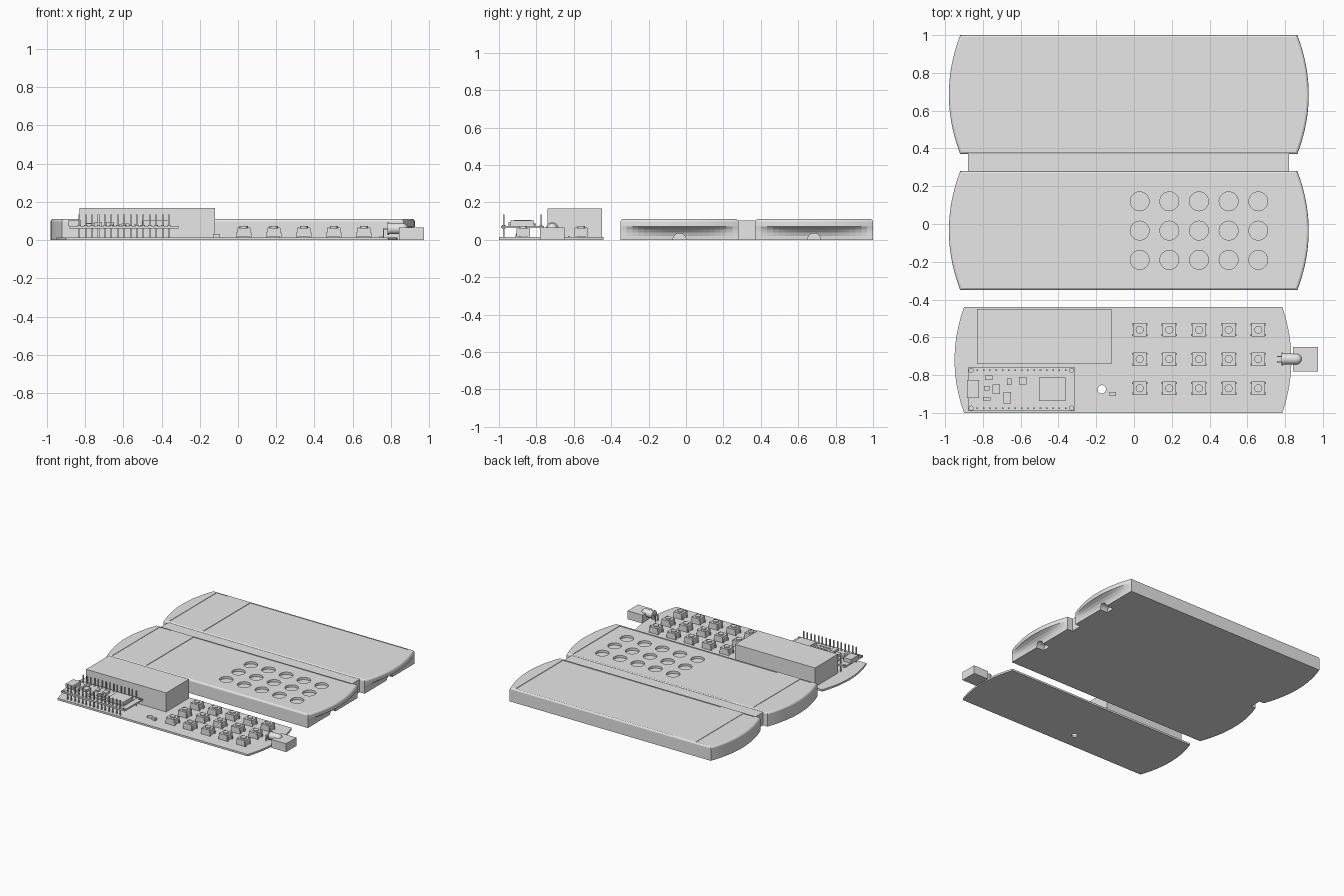
import bpy, bmesh, math
from mathutils import Matrix

cube = bpy.data.objects.get("Cube")
if cube:
    bpy.data.objects.remove(cube)

grey = bpy.data.materials.new("light grey plastic")
grey.use_nodes = True
grey.diffuse_color = (0.8, 0.8, 0.8, 1)
grey.node_tree.nodes["Principled BSDF"].inputs["Base Color"].default_value = (0.8, 0.8, 0.8, 1)


def add_box(bm, x0, x1, y0, y1, z0, z1):
    m = Matrix.Translation(((x0 + x1) / 2, (y0 + y1) / 2, (z0 + z1) / 2))
    bmesh.ops.create_cube(bm, size=1, matrix=m @ Matrix.Diagonal((x1 - x0, y1 - y0, z1 - z0, 1)))


def add_cyl(bm, x, y, z0, z1, r, sides=24):
    bmesh.ops.create_cone(bm, cap_ends=True, segments=sides, radius1=r, radius2=r,
                          depth=z1 - z0, matrix=Matrix.Translation((x, y, (z0 + z1) / 2)))


def add_rod(bm, x0, x1, y, z, r, sides=24):
    m = Matrix.Translation(((x0 + x1) / 2, y, z)) @ Matrix.Rotation(math.pi / 2, 4, "Y")
    bmesh.ops.create_cone(bm, cap_ends=True, segments=sides, radius1=r, radius2=r,
                          depth=x1 - x0, matrix=m)


def finish(name, bm, smooth=False):
    bmesh.ops.recalc_face_normals(bm, faces=bm.faces)
    mesh = bpy.data.meshes.new(name)
    bm.to_mesh(mesh)
    bm.free()
    mesh.materials.append(grey)
    ob = bpy.data.objects.new(name, mesh)
    bpy.context.collection.objects.link(ob)
    if smooth:
        bpy.ops.object.select_all(action="DESELECT")
        ob.select_set(True)
        bpy.context.view_layer.objects.active = ob
        bpy.ops.object.shade_smooth_by_angle(angle=math.radians(30))
    return ob


def cut(ob, bm):
    """Subtract the cutter mesh and bake the result."""
    cutter = finish("cutter", bm)
    cutter.hide_render = True
    mod = ob.modifiers.new("cut", "BOOLEAN")
    mod.operation, mod.solver, mod.object = "DIFFERENCE", "EXACT", cutter
    bpy.context.view_layer.update()
    baked = bpy.data.meshes.new_from_object(ob.evaluated_get(bpy.context.evaluated_depsgraph_get()))
    ob.modifiers.clear()
    ob.data = baked
    bpy.data.objects.remove(cutter)


def add_slab(bm, xl, xr, y0, y1, levels, n=20):
    """Loft of bow-ended outlines; each level is (z, left bow, right bow, inset)."""
    rings = []
    for z, bow_l, bow_r, inset in levels:
        half, mid = (y1 - y0) / 2 - inset, (y0 + y1) / 2
        ring = []
        for side, x, bow in ((1, xr - inset, bow_r), (-1, xl + inset, bow_l)):
            for i in range(n + 1):
                t = side * (2 * i / n - 1)
                ring.append(bm.verts.new((x + side * bow * (1 - t * t), mid + t * half, z)))
        rings.append(ring)
    for a, b in zip(rings, rings[1:]):
        for i in range(len(a)):
            j = (i + 1) % len(a)
            bm.faces.new((a[i], a[j], b[j], b[i]))
    bm.faces.new(rings[0][::-1])
    bm.faces.new(rings[-1])


BUTTON_X = [0.03 + 0.157 * i for i in range(5)]
ROWS = [-0.155, 0, 0.155]

# Case halves: bowed ends, finger scoop under the right end
SCOOP = [(0, 0.06, 0, 0), (0.02, 0.06, 0.002, 0), (0.04, 0.06, 0.012, 0), (0.055, 0.06, 0.028, 0),
         (0.066, 0.06, 0.05, 0), (0.07, 0.06, 0.06, 0), (0.098, 0.06, 0.06, 0),
         (0.106, 0.06, 0.06, 0.004), (0.11, 0.06, 0.06, 0.01)]
for name, y0, y1 in (("front_case", -0.35, 0.28), ("back_case", 0.37, 1.0)):
    mid = (y0 + y1) / 2
    bm = bmesh.new()
    add_slab(bm, -0.92, 0.865, y0, y1, SCOOP)
    case = finish(name, bm)
    # shallow top panels on both sides of a raised cross strip
    bm = bmesh.new()
    add_box(bm, -0.58, 0.82, y0 + 0.018, y1 - 0.014, 0.106, 0.2)
    add_box(bm, -0.88, -0.78, y0 + 0.018, y1 - 0.014, 0.107, 0.2)
    cut(case, bm)
    # notch for the lamp in the end wall
    bm = bmesh.new()
    add_rod(bm, 0.8, 1.0, mid, 0, 0.035)
    cut(case, bm)
    # key holes
    if name == "front_case":
        bm = bmesh.new()
        for x in BUTTON_X:
            for dy in ROWS:
                add_cyl(bm, x, mid + dy, 0.088, 0.2, 0.05, 32)
        cut(case, bm)

bm = bmesh.new()
add_box(bm, -0.88, 0.82, 0.26, 0.39, 0, 0.104)
finish("case_bridge", bm)

# Circuit board with a mounting hole
bm = bmesh.new()
add_slab(bm, -0.9, 0.785, -1.0, -0.44, [(0, 0.05, 0.048, 0), (0.015, 0.05, 0.048, 0)])
board = finish("circuit_board", bm)
bm = bmesh.new()
add_cyl(bm, -0.17, -0.875, -0.1, 0.1, 0.022)
cut(board, bm)

bm = bmesh.new()
add_box(bm, -0.83, -0.12, -0.74, -0.45, 0.015, 0.167)
finish("battery_box", bm)

# Push buttons: body, corner legs and round plunger
bm = bmesh.new()
for x in BUTTON_X:
    for dy in ROWS:
        y = -0.715 + dy
        add_box(bm, x - 0.036, x + 0.036, y - 0.036, y + 0.036, 0.018, 0.064)
        add_cyl(bm, x, y, 0.064, 0.073, 0.021)
        for sx in (-1, 1):
            for sy in (-1, 1):
                cx, cy = x + sx * 0.036, y + sy * 0.028
                add_box(bm, cx - 0.005, cx + 0.005, cy - 0.005, cy + 0.005, 0.012, 0.04)
                add_cyl(bm, x + sx * 0.028, y + sy * 0.028, 0.064, 0.067, 0.005, 8)
finish("push_buttons", bm, True)

# Infrared lamp: barrel, collar, dome and bent leads
bm = bmesh.new()
LY, LZ = -0.715, 0.06
add_rod(bm, 0.782, 0.79, LY, LZ, 0.034)
add_rod(bm, 0.79, 0.86, LY, LZ, 0.029)
bmesh.ops.create_uvsphere(bm, u_segments=24, v_segments=12, radius=0.029,
                          matrix=Matrix.Translation((0.86, LY, LZ)))
for s in (-1, 1):
    y = LY + s * 0.014
    add_box(bm, 0.758, 0.785, y - 0.003, y + 0.003, LZ - 0.003, LZ + 0.003)
    add_box(bm, 0.758, 0.764, y - 0.003, y + 0.003, 0.01, LZ)
finish("lamp", bm, True)

bm = bmesh.new()
add_box(bm, 0.842, 0.973, -0.78, -0.65, 0, 0.067)
finish("end_block", bm)

# Small surface parts on the board
bm = bmesh.new()
add_box(bm, -0.13, -0.095, -0.91, -0.89, 0.015, 0.033)
add_box(bm, -0.13, -0.12, -0.896, -0.885, 0.015, 0.022)
add_box(bm, -0.105, -0.095, -0.915, -0.905, 0.015, 0.022)
add_box(bm, 0.74, 0.755, -0.63, -0.624, 0.015, 0.02)
finish("board_components", bm)

# Controller module raised above the board
bm = bmesh.new()
add_box(bm, -0.88, -0.312, -0.99, -0.76, 0.062, 0.075)
module = finish("controller_module", bm)
bm = bmesh.new()
for x in (-0.862, -0.33):
    for y in (-0.975, -0.775):
        add_cyl(bm, x, y, 0.03, 0.1, 0.011, 16)
cut(module, bm)

bm = bmesh.new()
for i in range(15):
    x = -0.83 + i * 0.0335
    for y in (-0.975, -0.775):
        add_box(bm, x - 0.004, x + 0.004, y - 0.004, y + 0.004, 0.015, 0.135)
        add_cyl(bm, x, y, 0.06, 0.078, 0.009, 10)
finish("header_pins", bm)

bm = bmesh.new()
add_box(bm, -0.502, -0.362, -0.938, -0.812, 0.075, 0.103)
add_box(bm, -0.512, -0.355, -0.944, -0.806, 0.075, 0.079)
finish("radio_shield", bm)

bm = bmesh.new()
add_box(bm, -0.885, -0.82, -0.92, -0.825, 0.075, 0.105)
finish("usb_socket", bm)

# Chips given as centre and half sizes
bm = bmesh.new()
for x, y, w, d, h in ((-0.67, -0.92, 0.02, 0.03, 0.02), (-0.59, -0.83, 0.02, 0.02, 0.012),
                      (-0.73, -0.875, 0.02, 0.025, 0.02), (-0.78, -0.87, 0.015, 0.012, 0.015),
                      (-0.77, -0.815, 0.02, 0.012, 0.012), (-0.66, -0.835, 0.012, 0.018, 0.012),
                      (-0.78, -0.925, 0.02, 0.01, 0.012)):
    add_box(bm, x - w, x + w, y - d, y + d, 0.075, 0.075 + h)
for i in range(4):
    for j in range(3):
        x, y = -0.615 + 0.026 * i, -0.94 + 0.035 * j
        add_box(bm, x - 0.007, x + 0.007, y - 0.004, y + 0.004, 0.075, 0.082)
finish("module_chips", bm)
